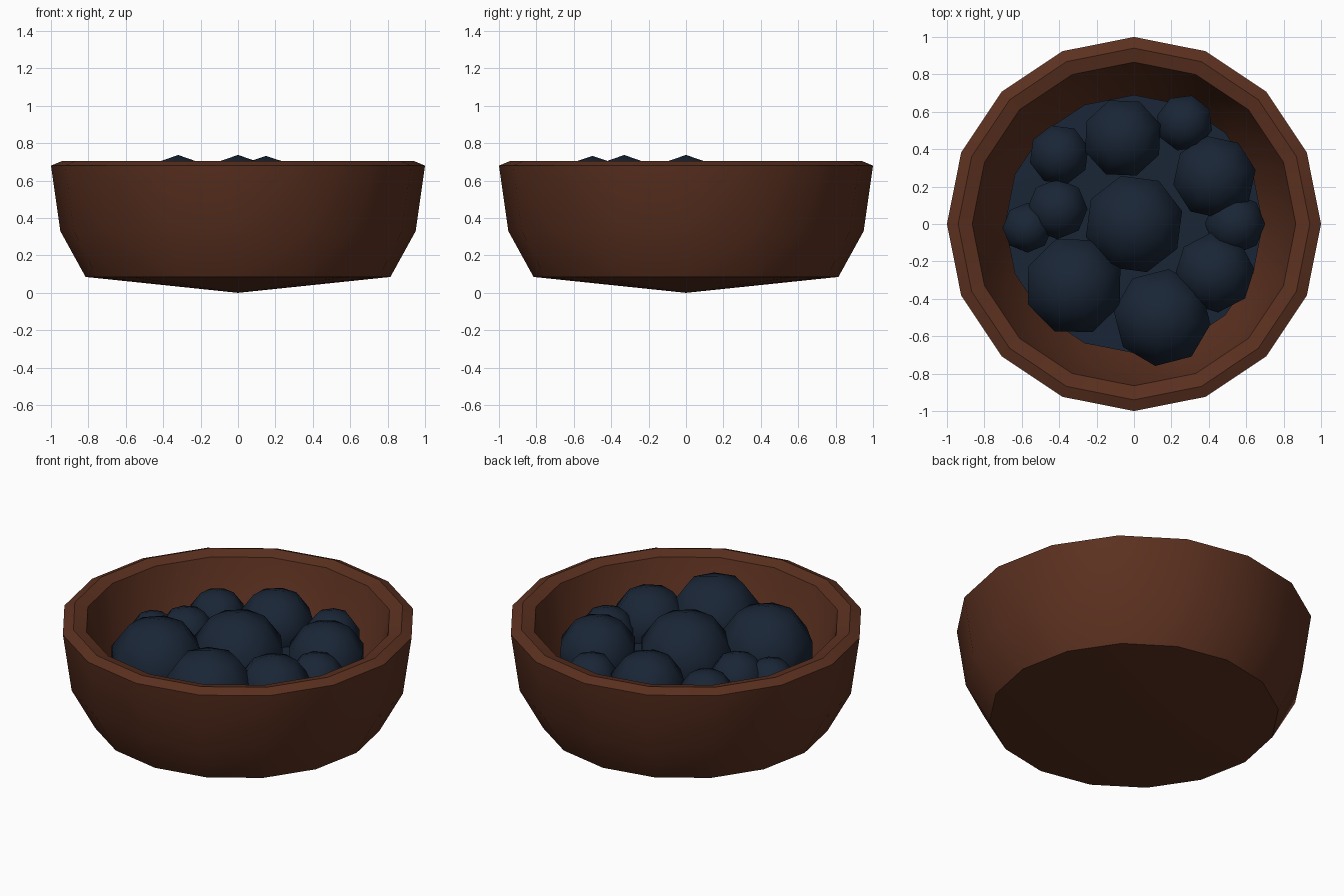
import bpy, bmesh, math

if "Cube" in bpy.data.objects:
    bpy.data.objects.remove(bpy.data.objects["Cube"])

def material(name, color):
    m = bpy.data.materials.new(name)
    m.diffuse_color = color
    m.use_nodes = True
    m.node_tree.nodes["Principled BSDF"].inputs["Base Color"].default_value = m.diffuse_color
    return m

wood = material("brown_wood", (0.105, 0.030, 0.014, 1))
navy = material("dark_blue", (0.010, 0.019, 0.037, 1))

def finish(name, bm, mat):
    bmesh.ops.recalc_face_normals(bm, faces=bm.faces)
    me = bpy.data.meshes.new(name)
    bm.to_mesh(me)
    bm.free()
    ob = bpy.data.objects.new(name, me)
    bpy.context.collection.objects.link(ob)
    me.materials.append(mat)
    return ob

def smooth(ob, deg):
    bpy.ops.object.select_all(action='DESELECT')
    ob.select_set(True)
    bpy.context.view_layer.objects.active = ob
    bpy.ops.object.shade_smooth_by_angle(angle=math.radians(deg))

def lathe(name, profile, mat, n=16):
    """Revolve an (r, z) profile that starts and ends on the axis."""
    bm = bmesh.new()
    rings = []
    for r, z in profile:
        if r == 0:
            rings.append([bm.verts.new((0, 0, z))] * n)
        else:
            rings.append([bm.verts.new((r * math.cos(2 * math.pi * i / n),
                                        r * math.sin(2 * math.pi * i / n), z))
                          for i in range(n)])
    for a, b in zip(rings, rings[1:]):
        for i in range(n):
            j = (i + 1) % n
            bm.faces.new(list(dict.fromkeys((a[i], a[j], b[j], b[i]))))
    ob = finish(name, bm, mat)
    smooth(ob, 30)
    return ob

# Bowl: outer wall, bevelled rim, inner wall and floor
lathe("bowl", [(0, 0), (0.815, 0.085), (0.95, 0.33), (1.0, 0.68), (0.94, 0.705),
               (0.865, 0.685), (0.79, 0.42), (0.68, 0.2), (0, 0.14)], wood)

# Fill under the berries
lathe("berry_bed", [(0, 0.22), (0.66, 0.22), (0.69, 0.41), (0, 0.43)], navy)

# Berries: x, y, radius, turn in degrees
berries = [
    (0.0, 0.0, 0.28, 15), (-0.32, -0.33, 0.28, 22), (0.15, -0.5, 0.275, -8),
    (-0.06, 0.46, 0.225, 20), (0.43, 0.25, 0.235, 10), (0.43, -0.26, 0.225, 5),
    (-0.4, 0.37, 0.17, 15), (0.27, 0.54, 0.16, 30), (-0.41, 0.08, 0.17, 0),
    (-0.57, -0.02, 0.14, 0), (0.54, 0.0, 0.17, 0),
]
for k, (x, y, r, turn) in enumerate(berries, 1):
    bm = bmesh.new()
    bmesh.ops.create_uvsphere(bm, u_segments=8, v_segments=5, radius=r)
    ob = finish(f"berry_{k}", bm, navy)
    ob.location = (x, y, 0.457)
    ob.rotation_euler.z = math.radians(turn)
    smooth(ob, 80)
